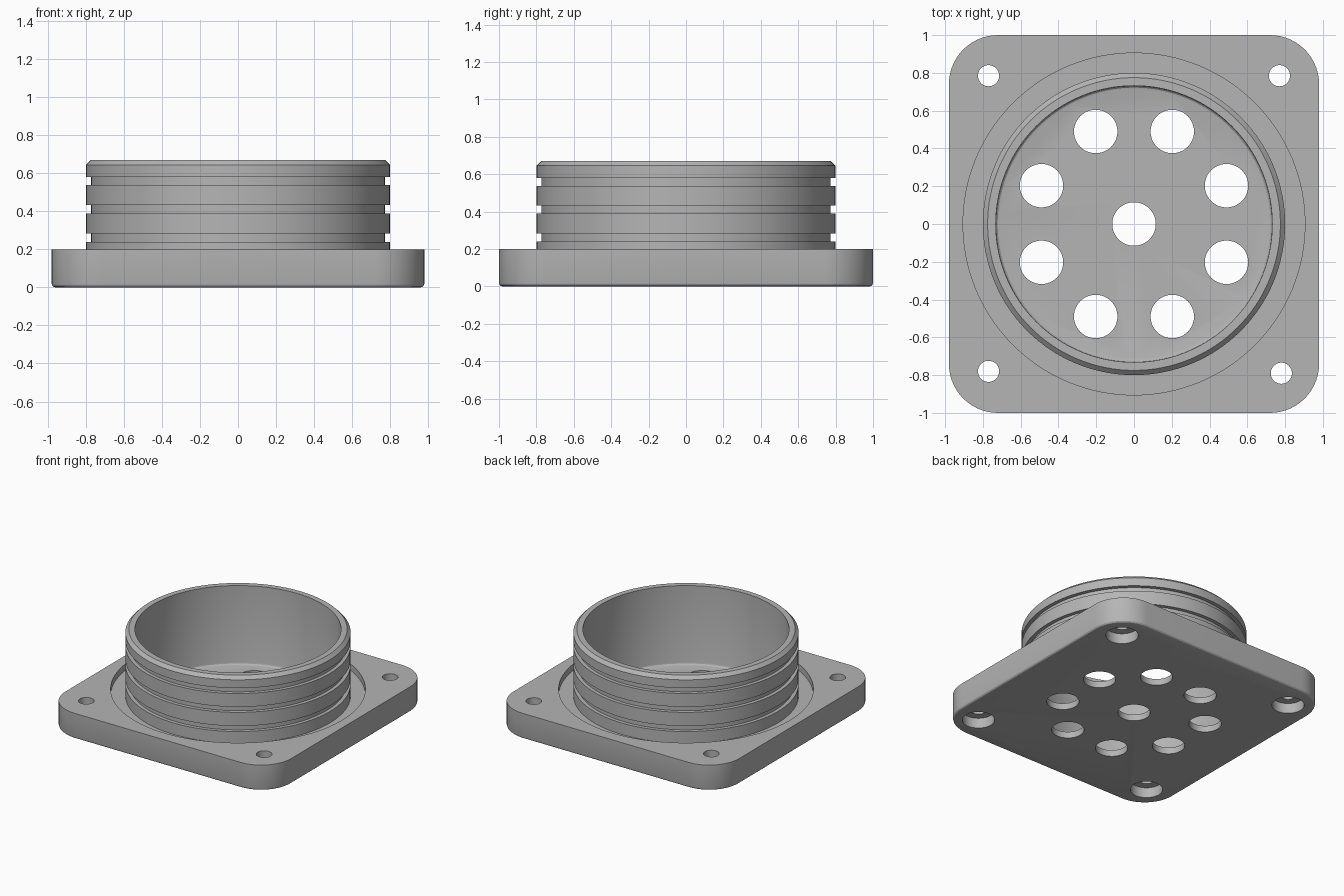
import bpy
import bmesh
from math import sin, cos, pi, radians

if "Cube" in bpy.data.objects:
    bpy.data.objects.remove(bpy.data.objects["Cube"])

grey = bpy.data.materials.new("light grey metal")
grey.use_nodes = True
grey.diffuse_color = (0.46, 0.46, 0.46, 1)
grey.node_tree.nodes["Principled BSDF"].inputs["Base Color"].default_value = grey.diffuse_color


def circle(r, n, cx=0, cy=0):
    return [(cx + r * cos(2 * pi * i / n), cy + r * sin(2 * pi * i / n)) for i in range(n)]


def rounded_rect(hx, hy, r, steps=14):
    pts = []
    for k, (sx, sy) in enumerate([(1, 1), (-1, 1), (-1, -1), (1, -1)]):
        for i in range(steps + 1):
            a = pi / 2 * (k + i / steps)
            pts.append((sx * (hx - r) + r * cos(a), sy * (hy - r) + r * sin(a)))
    return pts


def stack(name, layers):
    """Closed solid from outlines at rising heights: [(points, z), ...]."""
    bm = bmesh.new()
    rings = [[bm.verts.new((x, y, z)) for x, y in pts] for pts, z in layers]
    for a, b in zip(rings, rings[1:]):
        n = len(a)
        for i in range(n):
            j = (i + 1) % n
            bm.faces.new((a[i], a[j], b[j], b[i]))
    bm.faces.new(rings[0][::-1])
    bm.faces.new(rings[-1])
    mesh = bpy.data.meshes.new(name)
    bm.to_mesh(mesh)
    bm.free()
    mesh.materials.append(grey)
    obj = bpy.data.objects.new(name, mesh)
    bpy.context.collection.objects.link(obj)
    return obj


def turned(name, profile, n=128, cx=0, cy=0):
    return stack(name, [(circle(r, n, cx, cy), z) for r, z in profile])


def combine(target, tool, operation):
    mod = target.modifiers.new("combine", "BOOLEAN")
    mod.operation, mod.solver, mod.object = operation, "EXACT", tool
    bpy.context.view_layer.objects.active = target
    bpy.ops.object.modifier_apply(modifier=mod.name)
    bpy.data.objects.remove(tool)


# Flange plate with rounded corners and softened bottom edge
edge = 0.02
layers = []
for i in range(4):
    a = pi / 2 * i / 3
    inset = edge * (1 - sin(a))
    layers.append((rounded_rect(0.98 - inset, 1 - inset, 0.26 - inset), edge * (1 - cos(a))))
layers.append((rounded_rect(0.98, 1, 0.26), 0.2))
housing = stack("flanged_housing", layers)

# Shallow round recess around the collar
combine(housing, turned("recess_cutter", [(0.905, 0.15), (0.905, 0.3)]), "DIFFERENCE")

# Collar with three seal grooves and a chamfered rim
outer, inner = 0.8, 0.772
profile = [(outer, 0.1)]
for low, high in [(0.24, 0.283), (0.39, 0.433), (0.538, 0.58)]:
    profile += [(outer, low), (inner, low), (inner, high), (outer, high)]
profile += [(outer, 0.645), (0.775, 0.67)]
combine(housing, turned("collar", profile), "UNION")

# Bore with a small fillet at its floor
floor, fillet, bore = 0.05, 0.02, 0.732
profile = []
for i in range(4):
    a = pi / 2 * i / 3
    profile.append((bore - fillet * (1 - sin(a)), floor + fillet * (1 - cos(a))))
profile.append((bore, 0.8))
combine(housing, turned("bore_cutter", profile), "DIFFERENCE")

# Floor holes: one in the middle, eight around it
centres = [(0, 0)] + [(0.53 * cos(radians(22.5 + 45 * k)), 0.53 * sin(radians(22.5 + 45 * k)))
                      for k in range(8)]
for x, y in centres:
    combine(housing, turned("floor_hole_cutter", [(0.115, -0.1), (0.115, 0.15)], 48, x, y), "DIFFERENCE")

# Corner screw holes, counterbored from below
for x, y in [(-0.77, 0.785), (0.77, 0.785), (-0.77, -0.78), (0.78, -0.79)]:
    steps = [(0.115, -0.1), (0.115, 0.08), (0.056, 0.08), (0.056, 0.3)]
    combine(housing, turned("screw_hole_cutter", steps, 40, x, y), "DIFFERENCE")

# Smooth round walls, crisp edges
bpy.ops.object.select_all(action="DESELECT")
housing.select_set(True)
bpy.context.view_layer.objects.active = housing
bpy.ops.object.shade_smooth_by_angle(angle=radians(20))
